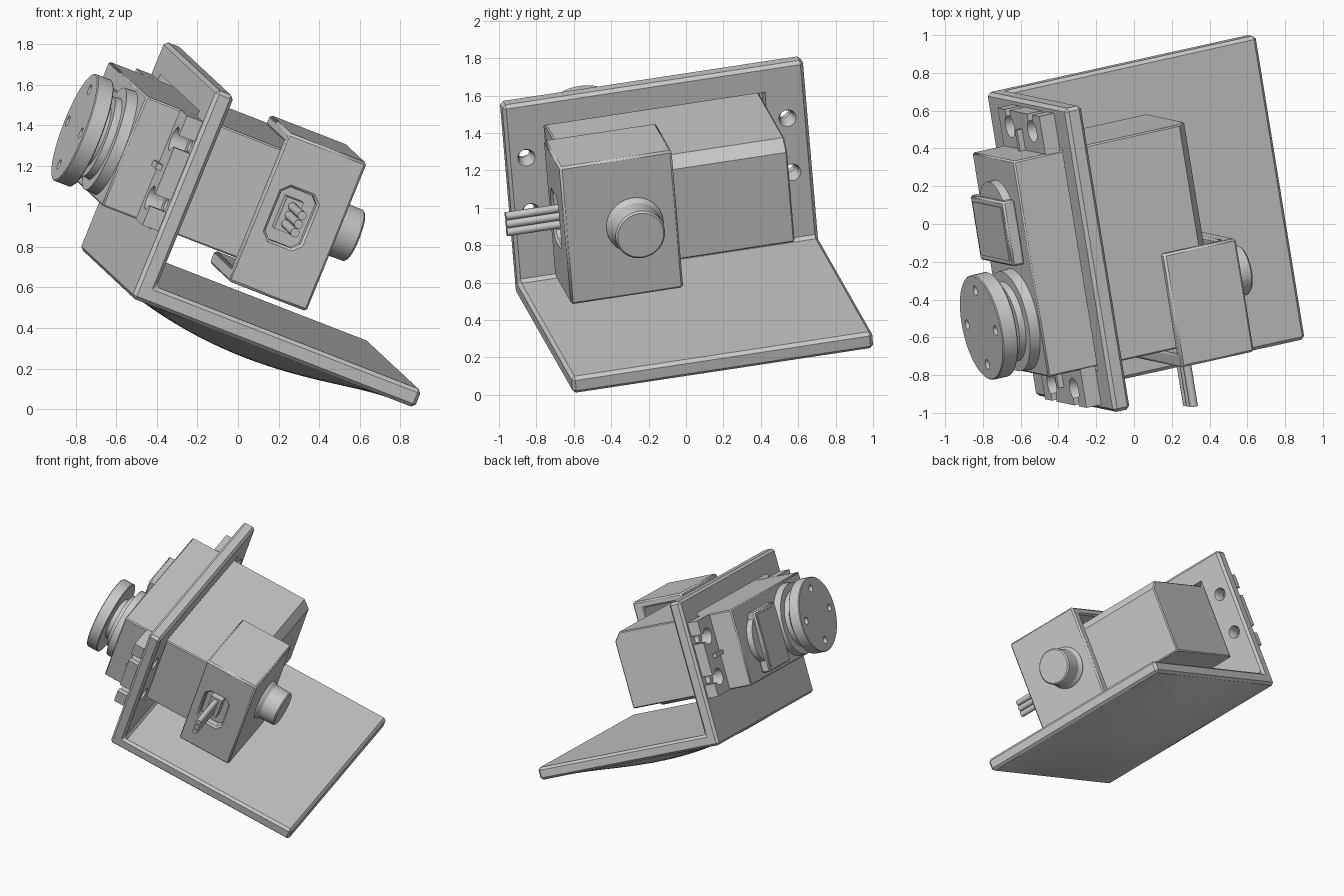
import bpy, bmesh, math
from mathutils import Matrix, Vector

if "Cube" in bpy.data.objects:
    bpy.data.objects.remove(bpy.data.objects["Cube"])

# One plain grey for everything
grey = bpy.data.materials.new("plain grey")
grey.use_nodes = True
grey.diffuse_color = (0.6, 0.6, 0.6, 1)
grey.node_tree.nodes["Principled BSDF"].inputs["Base Color"].default_value = (0.6, 0.6, 0.6, 1)

# Tilted frame: x runs out along the base, y across it, z up the wall
L = Vector((0.913, 0.202, -0.355)).normalized()
W = Vector((-0.154, 0.977, 0.146))
W = (W - L * W.dot(L)).normalized()
H = L.cross(W)
FRAME = Matrix.Translation((-0.40, -0.90, 0.60)) @ Matrix((L, W, H)).transposed().to_4x4()

LENGTH, WIDTH, HEIGHT, THICK = 1.435, 1.647, 1.02, 0.095
MID_W, MID_H, SHAFT_W = 0.82, 0.55, 0.525


def finish(name, bm, bevel=0.0):
    bmesh.ops.recalc_face_normals(bm, faces=bm.faces)
    mesh = bpy.data.meshes.new(name)
    bm.to_mesh(mesh)
    bm.free()
    mesh.materials.append(grey)
    ob = bpy.data.objects.new(name, mesh)
    bpy.context.collection.objects.link(ob)
    ob.matrix_world = FRAME
    if bevel:
        add_bevel(ob, bevel)
    return ob


def add_bevel(ob, width):
    mod = ob.modifiers.new("edge", "BEVEL")
    mod.width, mod.segments, mod.limit_method = width, 1, "ANGLE"
    mod.angle_limit = math.radians(50)


def prism(name, points, axis, low, high, bevel=0.0):
    """Extrude a flat outline along axis 0, 1 or 2."""
    bm = bmesh.new()

    def place(p, t):
        c = list(p)
        c.insert(axis, t)
        return c
    face = bm.faces.new([bm.verts.new(place(p, low)) for p in points])
    grown = bmesh.ops.extrude_face_region(bm, geom=[face])["geom"]
    move = Vector(place((0, 0), high - low))
    bmesh.ops.translate(bm, vec=move, verts=[v for v in grown if isinstance(v, bmesh.types.BMVert)])
    return finish(name, bm, bevel)


def box(name, l, w, h, bevel=0.0):
    return prism(name, [(l[0], w[0]), (l[1], w[0]), (l[1], w[1]), (l[0], w[1])], 2, h[0], h[1], bevel)


def lathe(name, profile, w, h, sides=48):
    """Turn (along, radius) points about an axis parallel to the base length."""
    bm = bmesh.new()
    rings = []
    for along, radius in profile:
        rings.append([bm.verts.new((along, w + radius * math.cos(i * math.tau / sides),
                                    h + radius * math.sin(i * math.tau / sides))) for i in range(sides)])
    for a, b in zip(rings, rings[1:]):
        for i in range(sides):
            j = (i + 1) % sides
            bm.faces.new((a[i], a[j], b[j], b[i]))
    bm.faces.new(rings[0])
    bm.faces.new(rings[-1])
    return finish(name, bm)


def cut(ob, cutters):
    for c in cutters:
        c.hide_render = True
        mod = ob.modifiers.new("cut", "BOOLEAN")
        mod.operation, mod.solver, mod.object = "DIFFERENCE", "EXACT", c
        bpy.context.view_layer.update()
        with bpy.context.temp_override(object=ob, active_object=ob):
            bpy.ops.object.modifier_apply(modifier=mod.name)
        bpy.data.objects.remove(c)


def drill(along, w, h, radius, sides=20):
    return lathe("drill", [(along[0], radius), (along[1], radius)], w, h, sides)


# L-shaped bracket with servo opening and screw holes
outline = [(-THICK, -THICK), (LENGTH, -THICK), (LENGTH, 0), (0, 0), (0, HEIGHT), (-THICK, HEIGHT)]
bracket = prism("bracket", outline, 1, 0, WIDTH)
add_bevel(bracket, 0.018)
with bpy.context.temp_override(object=bracket, active_object=bracket):
    bpy.ops.object.modifier_apply(modifier="edge")
holes = [(MID_W + sw * 0.715, MID_H + sh * 0.157) for sw in (-1, 1) for sh in (-1, 1)]
cutters = [box("opening", (-0.3, 0.2), (0.215, 1.425), (0.24, 0.875))]
for w, h in holes:
    cutters.append(lathe("drill", [(-0.2, 0.034), (-0.03, 0.034), (0.01, 0.052)], w, h, 24))
cut(bracket, cutters)

# Domed underside of the base
bm = bmesh.new()
bmesh.ops.create_grid(bm, x_segments=24, y_segments=24, size=1)
for v in bm.verts:
    bulge = 0.13 * (1 - v.co.x ** 2) * (1 - v.co.y ** 2)
    v.co = (LENGTH / 2 - THICK / 2 + v.co.x * (LENGTH + THICK - 0.04) / 2,
            WIDTH / 2 + v.co.y * (WIDTH - 0.04) / 2, -THICK - bulge)
dome = finish("base_underside", bm)
if dome.data.polygons[0].normal.z > 0:
    dome.data.flip_normals()

# Servo case, its inner end edge chamfered
case = [(-0.364, 0.26), (0.65, 0.26), (0.65, 0.78), (0.595, 0.845), (-0.364, 0.845)]
prism("servo_case", case, 1, 0.235, 1.405, 0.008)

# Mounting ears with open screw slots and a small rib
for name, side in (("near_ear", -1), ("far_ear", 1)):
    inner, outer = MID_W + side * 0.58, MID_W + side * 0.79
    ear = box(name, (-0.18, -THICK), sorted((inner, outer)), (0.26, 0.845))
    cutters = []
    for h in (MID_H - 0.157, MID_H + 0.157):
        w = MID_W + side * 0.7
        cutters.append(drill((-0.3, -0.09), w, h, 0.062))
        cutters.append(box("slot", (-0.3, -0.09), sorted((w, outer + side * 0.1)), (h - 0.032, h + 0.032)))
    cut(ear, cutters)
    box(name + "_rib", (-0.21, -0.17), sorted((inner, inner + side * 0.12)), (0.535, 0.565))

# Gear cover on the outer face, with its rounded end
box("gear_cover", (-0.43, -0.36), (0.84, 1.19), (0.30, 0.76), 0.01)
box("gear_cover_panel", (-0.435, -0.42), (0.87, 1.16), (0.33, 0.73))
lathe("gear_cover_end", [(-0.36, 0.19), (-0.41, 0.19)], 1.09, MID_H)

# Output boss, neck and horn disc with four screw holes
lathe("output_boss", [(-0.36, 0.275), (-0.42, 0.27), (-0.42, 0.215), (-0.455, 0.21),
                      (-0.455, 0.16), (-0.51, 0.16)], SHAFT_W, MID_H)
horn = lathe("horn_disc", [(-0.495, 0.278), (-0.50, 0.283), (-0.578, 0.283), (-0.583, 0.278)], SHAFT_W, MID_H)
cutters = [drill((-0.7, -0.52), SHAFT_W + 0.2 * math.cos(a), MID_H + 0.2 * math.sin(a), 0.027)
           for a in (i * math.pi / 2 for i in range(4))]
cut(horn, cutters)

# End cap hugging the case, open toward the wall and the far side
cap = box("end_cap", (0.355, 0.775), (0.145, 0.76), (0.145, 0.94))
c, l0, l1, h0, h1 = 0.035, 0.43, 0.62, 0.41, 0.69
window = [(l0 + c, h0), (l1 - c, h0), (l1, h0 + c), (l1, h1 - c),
          (l1 - c, h1), (l0 + c, h1), (l0, h1 - c), (l0, h0 + c)]
cut(cap, [box("hollow", (0.2, 0.70), (0.215, 0.9), (0.215, 0.885)),
          prism("window", window, 1, 0.0, 0.3)])
add_bevel(cap, 0.012)

# Strain relief and the three leads
box("lead_grommet", (0.47, 0.56), (0.17, 0.25), (0.47, 0.64))
for i, name in enumerate(("lower_lead", "middle_lead", "upper_lead")):
    bm = bmesh.new()
    spin = Matrix.Rotation(math.pi / 2, 4, "X")
    place = Matrix.Translation((0.515, 0.06, 0.51 + 0.046 * i)) @ spin
    bmesh.ops.create_cone(bm, cap_ends=True, segments=16, radius1=0.022, radius2=0.022, depth=0.37, matrix=place)
    finish(name, bm)

# Pivot knob in line with the horn
lathe("pivot_knob", [(0.76, 0.155), (0.785, 0.155), (0.81, 0.138), (0.925, 0.135), (0.935, 0.125)], SHAFT_W, MID_H)

# Smooth round parts, keep edges sharp
bpy.ops.object.select_all(action="DESELECT")
for ob in bpy.context.scene.objects:
    if ob.type == "MESH":
        ob.select_set(True)
        bpy.context.view_layer.objects.active = ob
bpy.ops.object.shade_smooth_by_angle(angle=math.radians(30))
